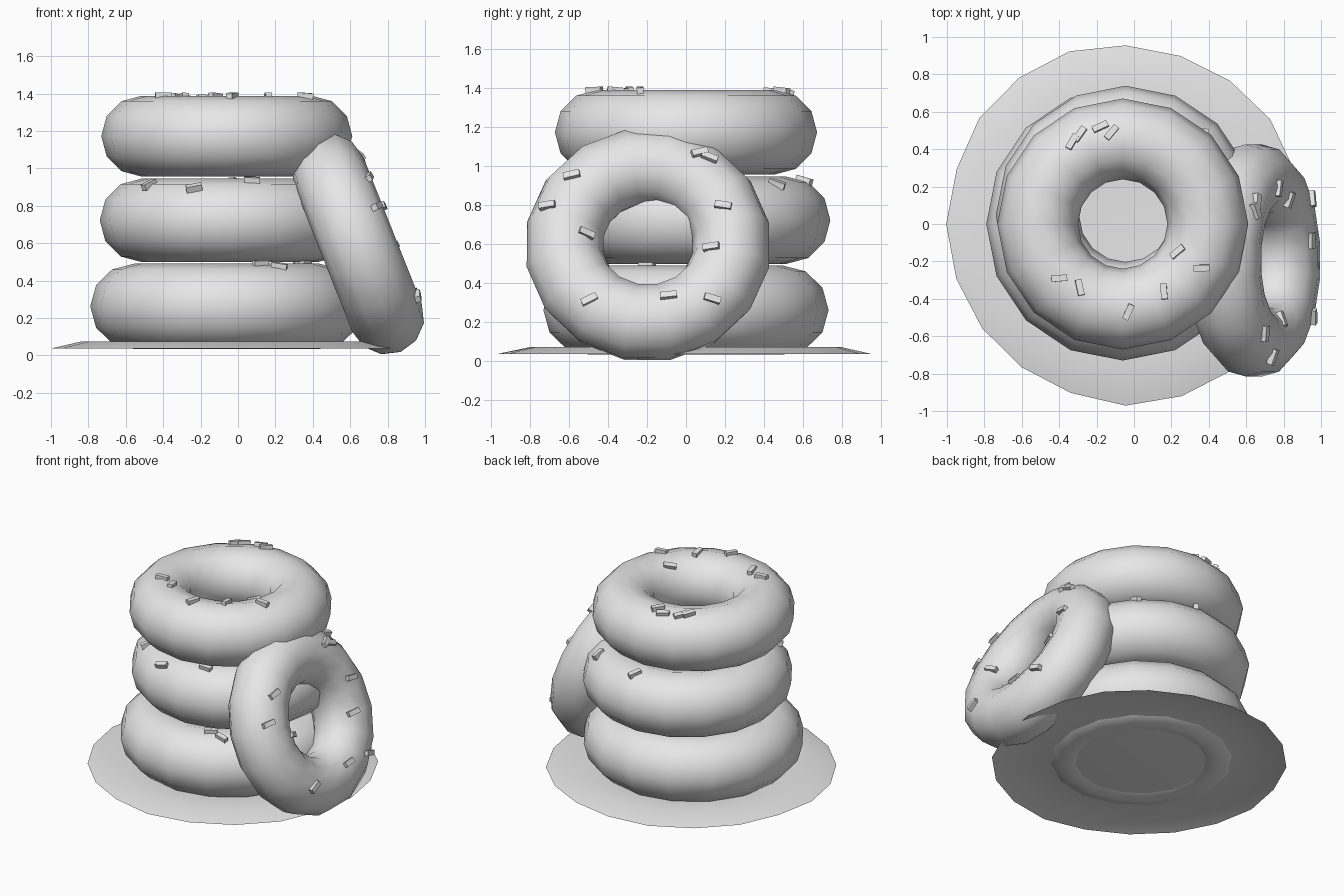
import bpy, bmesh, math, random
from mathutils import Matrix, Vector

random.seed(4)
cube = bpy.data.objects.get("Cube")
if cube:
    bpy.data.objects.remove(cube, do_unlink=True)

grey = bpy.data.materials.new("plain_grey")
grey.use_nodes = True
grey.diffuse_color = (0.8, 0.8, 0.8, 1)
grey.node_tree.nodes["Principled BSDF"].inputs["Base Color"].default_value = (0.8, 0.8, 0.8, 1)


def finish(obj, name, smooth):
    obj.name = name
    obj.data.materials.append(grey)
    bpy.ops.object.select_all(action='DESELECT')
    obj.select_set(True)
    bpy.context.view_layer.objects.active = obj
    if smooth:
        bpy.ops.object.shade_smooth()


def ring(name, frame, major, minor, squash, turn, sprinkles):
    """A ring of dough, with sprinkles (x, y, angle) resting on its top side."""
    bpy.ops.mesh.primitive_torus_add(major_segments=16, minor_segments=12,
                                     major_radius=major, minor_radius=minor)
    obj = bpy.context.object
    obj.data.transform(frame @ Matrix.Rotation(math.radians(turn), 4, 'Z')
                       @ Matrix.Diagonal((1, 1, squash, 1)))
    finish(obj, name, True)

    bm = bmesh.new()
    for x, y, angle in sprinkles:
        d = math.hypot(x, y)
        off = max(-0.9 * minor, min(0.9 * minor, d - major))
        height = math.sqrt(minor ** 2 - off ** 2) * squash
        # Lean part of the way with the surface
        normal = Vector((x / d * off, y / d * off, height * 1.5))
        lean = Vector((0, 0, 1)).rotation_difference(normal).to_matrix().to_4x4()
        bmesh.ops.create_cube(bm, size=1, matrix=frame
                              @ Matrix.Translation((x, y, height)) @ lean
                              @ Matrix.Rotation(math.radians(angle), 4, 'Z')
                              @ Matrix.Diagonal((0.085, 0.034, 0.034, 1)))
    mesh = bpy.data.meshes.new(name + "_sprinkles")
    bm.to_mesh(mesh)
    bm.free()
    bits = bpy.data.objects.new(mesh.name, mesh)
    bpy.context.collection.objects.link(bits)
    finish(bits, name + "_sprinkles", False)


# Stacked rings
ring("bottom_ring", Matrix.Translation((-0.06, 0, 0.262)), 0.496, 0.234, 0.975, 0,
     [(0.28, -0.5, -10), (0.18, -0.48, 30), (0.42, -0.2, 60), (0.4, 0.25, 20)])
ring("middle_ring", Matrix.Translation((-0.045, 0.045, 0.722)), 0.471, 0.223, 1, 0,
     [(0.5, 0.12, 30), (0.42, 0.42, 80), (0.03, 0.56, 60), (-0.19, -0.58, 5),
      (-0.43, -0.4, 40), (0.12, -0.52, 0)])
ring("top_ring", Matrix.Translation((-0.06, 0, 1.172)), 0.455, 0.216, 1, 0,
     [(-0.27, 0.44, 60), (-0.23, 0.48, 55), (-0.12, 0.52, 25), (-0.06, 0.49, 50),
      (0.295, -0.15, 38), (0.42, -0.235, 0), (0.22, -0.36, -85), (0.03, -0.47, 65),
      (-0.34, -0.29, 5), (-0.23, -0.34, -78)])

# Ring leaning against the stack
lean_frame = Matrix.Translation((0.64, -0.195, 0.595)) @ Matrix.Rotation(math.radians(68.3), 4, 'Y')
ring("leaning_ring", lean_frame, 0.432, 0.2, 1, 11,
     [(-0.31, -0.39, 100), (-0.15, -0.515, 90), (0, -0.315, 75), (0.376, -0.3, 115),
      (0.355, 0.105, 95), (0.37, 0.33, 75), (0.08, 0.325, 90), (-0.14, 0.385, 80),
      (-0.41, 0.315, 70), (-0.435, 0.265, 110)])

# Thin plate with a drooping, slightly uneven rim
bm = bmesh.new()
count = 20
previous = None
for radius, z, wobble in ((0.958, 0.036, 0.015), (0.8, 0.073, 0.01), (0.6, 0.06, 0), (0.3, 0.045, 0)):
    loop = []
    for i in range(count):
        a = math.tau * i / count
        r = radius + random.uniform(-wobble, wobble)
        loop.append(bm.verts.new((r * math.cos(a) - 0.045, r * math.sin(a), z)))
    if previous:
        for i in range(count):
            j = (i + 1) % count
            bm.faces.new((previous[i], previous[j], loop[j], loop[i]))
    previous = loop
bm.faces.new(previous)
mesh = bpy.data.meshes.new("plate")
bm.to_mesh(mesh)
bm.free()
plate = bpy.data.objects.new("plate", mesh)
bpy.context.collection.objects.link(plate)
finish(plate, "plate", True)
